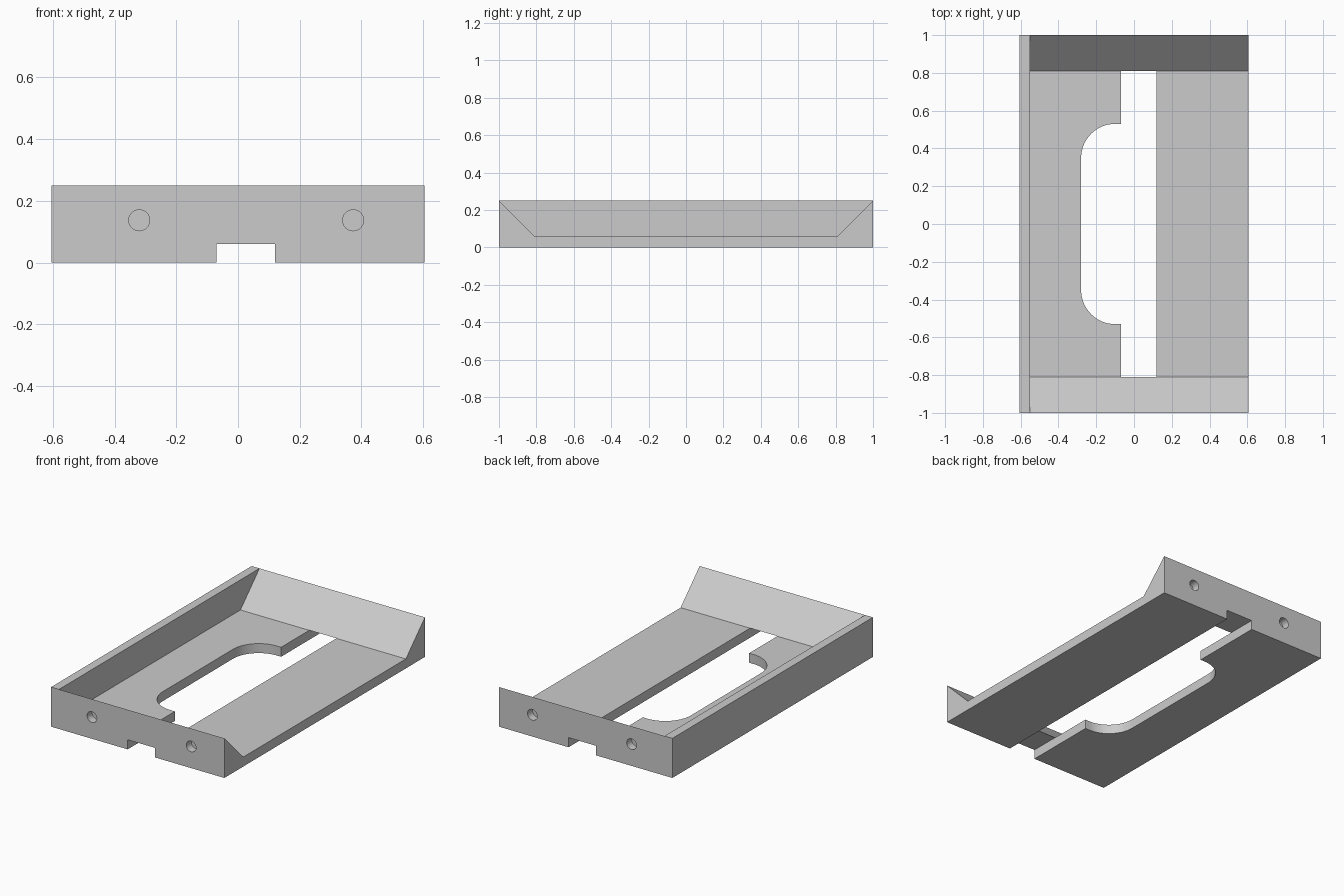
import bpy
import bmesh
import math
from mathutils import Vector

old = bpy.data.objects.get("Cube")
if old:
    bpy.data.objects.remove(old, do_unlink=True)

HALF_W, HEIGHT, FLOOR = 0.605, 0.25, 0.06
WALL_X = -0.55
HOLE_DEPTH = 0.05

grey = bpy.data.materials.new("plain grey")
grey.use_nodes = True
colour = (0.6, 0.6, 0.6, 1)
grey.diffuse_color = colour
grey.node_tree.nodes["Principled BSDF"].inputs["Base Color"].default_value = colour


def prism(name, outline, direction):
    """Extrude a closed outline of 3D points along a direction."""
    bm = bmesh.new()
    face = bm.faces.new([bm.verts.new(p) for p in outline])
    result = bmesh.ops.extrude_face_region(bm, geom=[face])
    moved = [v for v in result["geom"] if isinstance(v, bmesh.types.BMVert)]
    bmesh.ops.translate(bm, verts=moved, vec=Vector(direction))
    bmesh.ops.recalc_face_normals(bm, faces=bm.faces)
    mesh = bpy.data.meshes.new(name)
    bm.to_mesh(mesh)
    bm.free()
    mesh.materials.append(grey)
    obj = bpy.data.objects.new(name, mesh)
    bpy.context.collection.objects.link(obj)
    return obj


def rectangle(x0, x1, y, z):
    return [(x0, -y, z), (x1, -y, z), (x1, y, z), (x0, y, z)]


# Solid block that becomes the tray
tray = prism("tray", rectangle(-HALF_W, HALF_W, 1, 0), (0, 0, HEIGHT))

# Sloped-end cavity, open on one long side
run = 0.81
rise = HEIGHT - FLOOR
over = 0.1
end = 1 + over * (1 - run) / rise
section = [(-run, FLOOR), (run, FLOOR), (end, HEIGHT + over), (-end, HEIGHT + over)]
cutters = [prism("cavity_cutter", [(WALL_X, y, z) for y, z in section], (2, 0, 0))]

# Straight channel under the whole length
cutters.append(prism("channel_cutter", rectangle(-0.07, 0.12, 1.2, -0.1),
                     (0, 0, 0.1 + FLOOR + 0.0005)))

# Side pocket with rounded corners
radius, left, pocket_y = 0.18, -0.28, 0.53
arc = [math.pi / 2 * i / 16 for i in range(17)]
upper = [(left + radius * (1 - math.sin(a)), pocket_y - radius * (1 - math.cos(a)))
         for a in arc]
lower = [(x, -y) for x, y in reversed(upper)]
pocket = [(0, pocket_y)] + upper + lower + [(0, -pocket_y)]
cutters.append(prism("pocket_cutter", [(x, y, -0.1) for x, y in pocket], (0, 0, 0.25)))

# Blind round holes in both ends
for side in (-1, 1):
    for x in (-0.32, 0.373):
        ring = [(x + 0.034 * math.cos(t), side * (1 - HOLE_DEPTH), 0.137 + 0.034 * math.sin(t))
                for t in [math.tau * i / 32 for i in range(32)]]
        cutters.append(prism("hole_cutter", ring, (0, side * 0.2, 0)))

# Cut everything out of the block
for cutter in cutters:
    cutter.hide_render = True
    cutter.hide_viewport = True
    cutter.display_type = 'WIRE'
    mod = tray.modifiers.new(cutter.name, 'BOOLEAN')
    mod.operation = 'DIFFERENCE'
    mod.solver = 'EXACT'
    mod.object = cutter

bpy.context.view_layer.objects.active = tray
tray.select_set(True)
bpy.ops.object.shade_smooth_by_angle(angle=math.radians(30))
